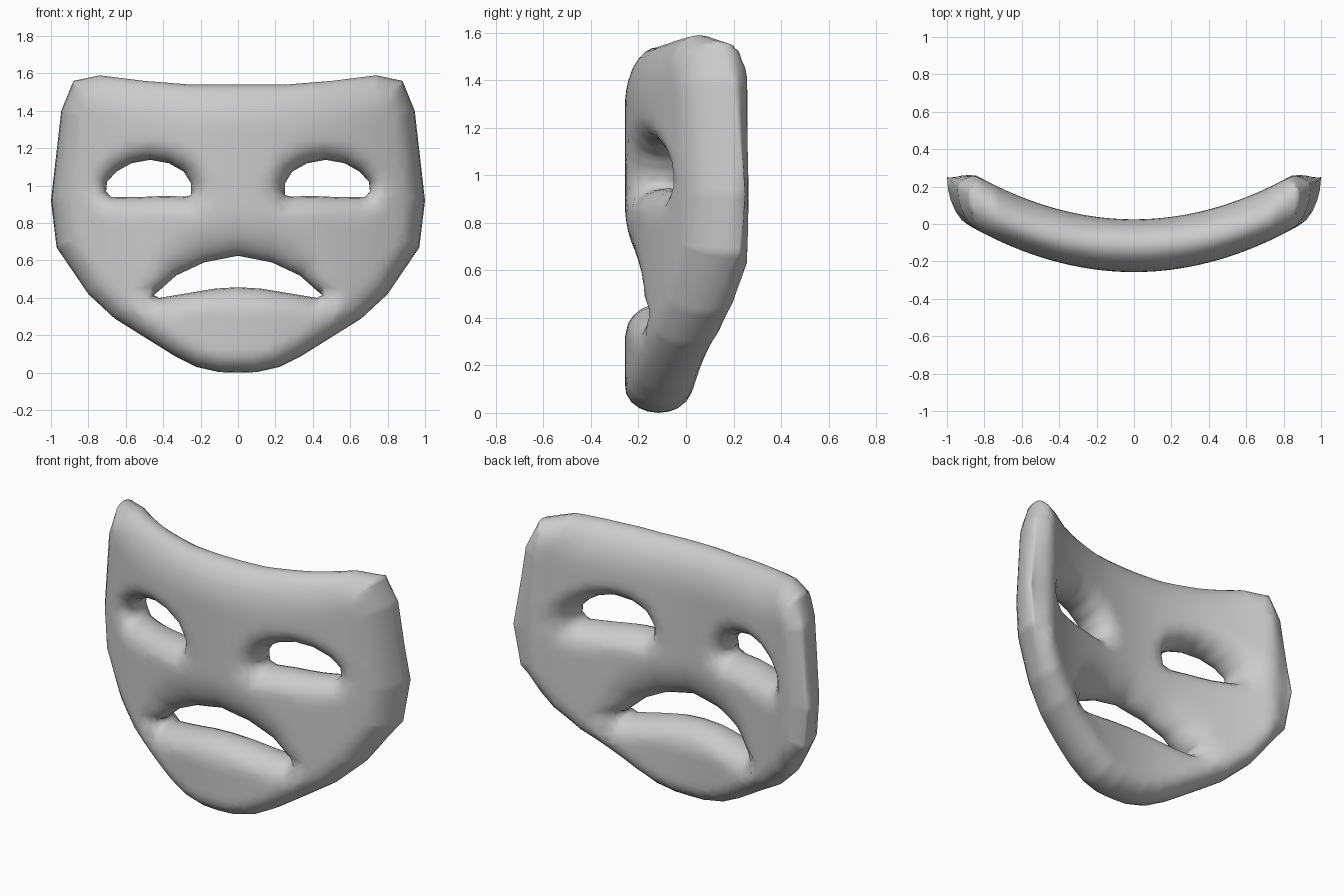
import bpy, bmesh, math
from mathutils import Vector
from mathutils.geometry import delaunay_2d_cdt

if "Cube" in bpy.data.objects:
    bpy.data.objects.remove(bpy.data.objects["Cube"])

# Right halves of the outlines (x, z)
rim_half = [(0, 1.54), (.25, 1.54), (.5, 1.56), (.74, 1.59), (.88, 1.56), (.945, 1.4),
            (1, .92), (.97, .67), (.8, .42), (.66, .29), (.5, .19), (.34, .09),
            (.22, .03), (.1, .003), (0, 0)]
mouth_half = [(0, .625), (.18, .59), (.33, .52), (.42, .44), (.45, .415), (.42, .4),
              (.3, .42), (.12, .45), (0, .457)]
eye = [(.25, .95), (.25, 1.01), (.29, 1.075), (.37, 1.12), (.47, 1.138), (.57, 1.12),
       (.65, 1.075), (.7, 1.02), (.705, .97), (.68, .94), (.55, .938), (.4, .945), (.28, .942)]


def mirror(half):
    return half + [(-x, z) for x, z in half[-2:0:-1]]


def resample(poly, step=.025):
    out = []
    for a, b in zip(poly, poly[1:] + poly[:1]):
        n = max(1, round(math.dist(a, b) / step))
        out += [(a[0] + (b[0] - a[0]) * i / n, a[1] + (b[1] - a[1]) * i / n) for i in range(n)]
    return out


def ramp(v, lo, hi):
    return min(1, max(0, (v - lo) / (hi - lo)))


# Rounding widths of each opening and of the outer rim
def rim_r(x, z):
    return .11 + .14 * ramp(z, 1.4, 1.54) * ramp(-abs(x), -.95, -.6)


def mouth_r(x, z):
    return .12 + .13 * ramp(z, .44, .56)


def eye_r(x, z):
    return .12


loops = [resample(mirror(rim_half)), resample(mirror(mouth_half)), resample(eye),
         resample([(-x, z) for x, z in eye])]
radii = [[f(*p) for p in lp] for f, lp in zip((rim_r, mouth_r, eye_r, eye_r), loops)]


def inside(x, z):
    odd = False
    for lp in loops:
        for (ax, az), (bx, bz) in zip(lp, lp[1:] + lp[:1]):
            if (az > z) != (bz > z) and x < ax + (z - az) * (bx - ax) / (bz - az):
                odd = not odd
    return odd


def distance(x, z):
    return min(math.hypot(x - a, z - b) for lp in loops for a, b in lp)


def fullness(x, z):
    s = 1
    for lp, rr in zip(loops, radii):
        u = min(1, min(math.hypot(x - a, z - b) / r for (a, b), r in zip(lp, rr)))
        s *= math.sqrt(max(0, 1 - (1 - u) ** 2))
    return s


# Planar points: outlines, rows just inside them, and a grid
pts, edges = [], []
for lp in loops:
    o, n = len(pts), len(lp)
    pts += lp
    edges += [(o + i, o + (i + 1) % n) for i in range(n)]
for lp in loops:
    n = len(lp)
    for i, (x, z) in enumerate(lp):
        tx, tz = lp[(i + 1) % n][0] - lp[i - 1][0], lp[(i + 1) % n][1] - lp[i - 1][1]
        k = math.hypot(tx, tz)
        for off in (.006, .02, .045, .08):
            for sg in (-1, 1):
                p = (x + sg * tz / k * off, z - sg * tx / k * off)
                if inside(*p) and distance(*p) > off * .93:
                    pts.append(p)
for i in range(-25, 26):
    for j in range(1, 40):
        p = (i * .04, j * .04)
        if inside(*p) and distance(*p) > .1:
            pts.append(p)

co, _, tris, *_ = delaunay_2d_cdt([Vector(p) for p in pts], edges, [], 0, 1e-5)

# Mask shell: front and back sheets meeting at shared rims
bm = bmesh.new()
front, back = [], []
for x, z in co:
    q = x * x
    rim = -.115 + .24 * q + .125 * q * q
    s = fullness(x, z)
    if distance(x, z) < 1e-3:
        v = bm.verts.new((x, rim, z))
        front.append(v)
        back.append(v)
    else:
        front.append(bm.verts.new((x, rim + (-.257 + .32 * q - rim) * s, z)))
        back.append(bm.verts.new((x, rim + (min(.262, .025 + .33 * q) - rim) * s, z)))
for t in tris:
    cx, cz = sum((co[i] for i in t), Vector((0, 0))) / 3
    if not inside(cx, cz) or all(front[i] is back[i] for i in t):
        continue
    bm.faces.new([front[i] for i in t])
    bm.faces.new([back[i] for i in reversed(t)])
bmesh.ops.delete(bm, geom=[v for v in bm.verts if not v.link_faces], context='VERTS')
bmesh.ops.recalc_face_normals(bm, faces=bm.faces)
for f in bm.faces:
    f.smooth = True
mesh = bpy.data.meshes.new("mask")
bm.to_mesh(mesh)
bm.free()
bpy.context.collection.objects.link(bpy.data.objects.new("mask", mesh))
